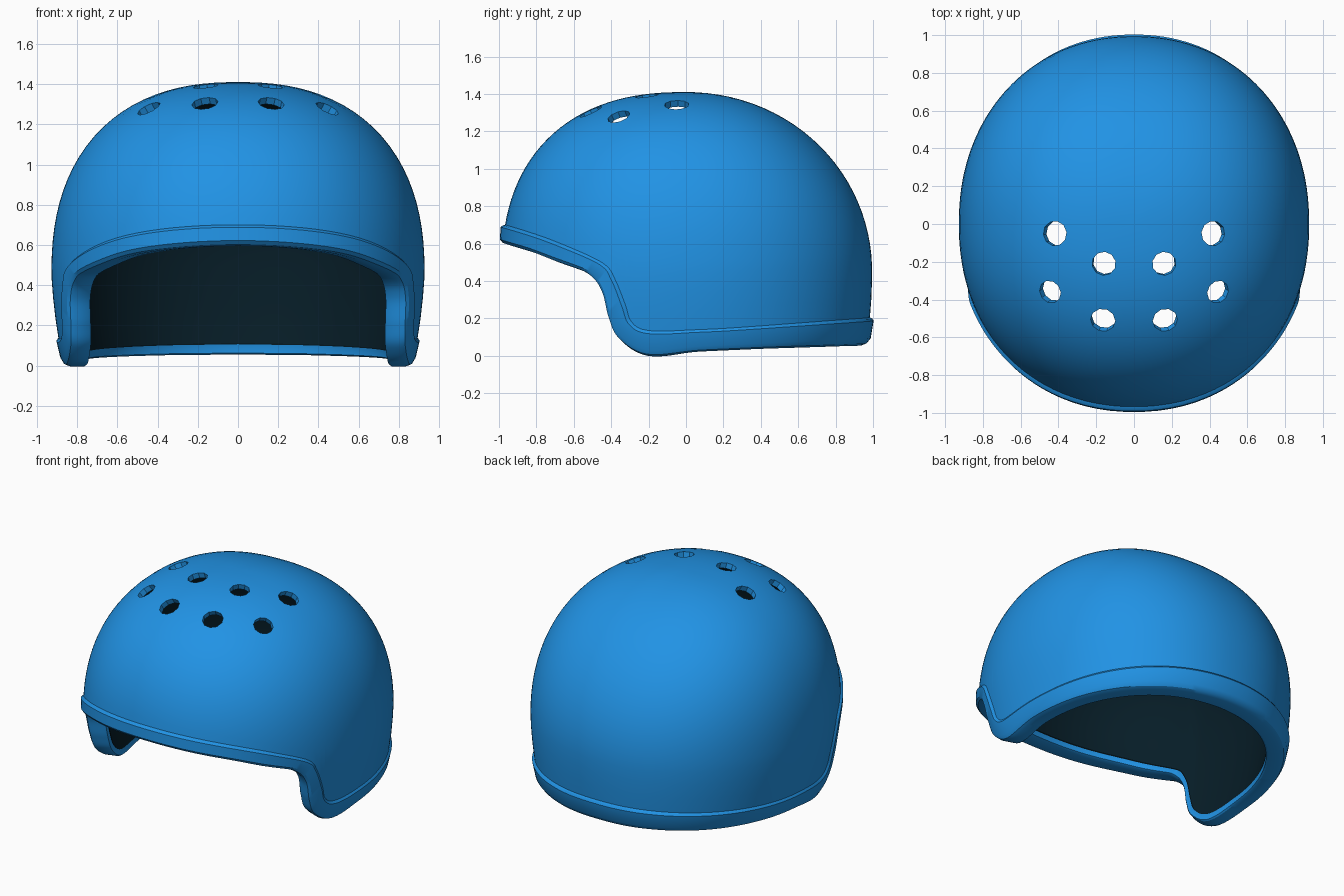
import bpy, bmesh, math
from mathutils import Vector

if "Cube" in bpy.data.objects:
    bpy.data.objects.remove(bpy.data.objects["Cube"])

ZC = 0.45          # height of the widest level
PLAN, RISE = 2.12, 2.36  # roundness exponents seen from above and from the side
SUB, ROWS = 8, 28  # spline steps per segment, rows from rim to crown


def material(name, rgb):
    m = bpy.data.materials.new(name)
    m.diffuse_color = (*rgb, 1)
    m.use_nodes = True
    m.node_tree.nodes["Principled BSDF"].inputs["Base Color"].default_value = m.diffuse_color
    return m


blue = material("helmet blue", (0.015, 0.29, 0.78))
dark = material("dark lining", (0.002, 0.012, 0.020))


def radii(y, z):
    return 0.928, (0.985 if y < 0 else 0.995), (0.96 if z > ZC else 1.6)


def rise(x, y, z):
    """Side exponent: fuller at the front and sides, rounder at the back."""
    if z < 0:
        return 2.0
    return RISE - .34 * max(0, y) ** 2 / max(1e-9, x * x + y * y)


def plan_len(x, y):
    return (abs(x) ** PLAN + abs(y) ** PLAN) ** (1 / PLAN)


def to_unit(y, z, centre):
    """Side-profile point to a direction from the helmet centre."""
    a, b, h = radii(y, z)
    v = Vector((0, y / b, (z - ZC) / h))
    if not centre:
        p = 2.0 if v.z < 0 else RISE
        reach = (1 - abs(v.z) ** p) ** (1 / p)
        v.x = max(0, reach ** PLAN - abs(v.y) ** PLAN) ** (1 / PLAN)
    return v.normalized()


def to_shell(u, sx=1.0, sy=1.0, sz=1.0):
    """Direction to the helmet surface, with optional offset factors."""
    a, b, h = radii(u.y, ZC + u.z)
    p = rise(*u)
    v = u / (plan_len(u.x, u.y) ** p + abs(u.z) ** p) ** (1 / p)
    a *= 1 + .06 * min(0, v.z * h)
    return Vector((v.x * a * sx, v.y * b * sy, ZC + v.z * h * sz))


def contour(points):
    """Closed smooth loop of directions from half a side profile."""
    last = len(points) - 1
    half = [to_unit(y, z, i in (0, last)) for i, (y, z) in enumerate(points)]
    ctrl = half + [Vector((-p.x, p.y, p.z)) for p in half[-2:0:-1]]
    n, out = len(ctrl), []
    for i in range(n):
        p0, p1, p2, p3 = (ctrl[(i + k) % n] for k in (-1, 0, 1, 2))
        for s in range(SUB):
            t = s / SUB
            v = 0.5 * (2 * p1 + (p2 - p0) * t + (2 * p0 - 5 * p1 + 4 * p2 - p3) * t ** 2
                       + (3 * p1 - p0 - 3 * p2 + p3) * t ** 3)
            out.append(v.normalized())
    return out


rim_top = contour([(-.965, .70), (-.85, .665), (-.67, .60), (-.46, .505), (-.38, .41),
                   (-.325, .275), (-.29, .18), (-.2, .135), (.07, .14), (.36, .157),
                   (.6, .175), (.8, .19), (.935, .20), (.985, .205)])
rim_low = contour([(-.97, .595), (-.86, .56), (-.69, .497), (-.525, .43), (-.455, .34),
                   (-.42, .2), (-.365, .09), (-.21, .0), (.07, .022), (.36, .035),
                   (.6, .043), (.79, .049), (.915, .053), (.965, .056)])
UP = Vector((0, 0, 1))


def mix(t):
    return [p.lerp(q, t).normalized() for p, q in zip(rim_top, rim_low)]


# Rows of the closed cross-section: dome, rim, lining thinning towards the crown
rows, mats = [], []
for k in range(1, ROWS + 1):
    rows.append([to_shell(UP.slerp(p, k / ROWS)) for p in rim_top])
    mats.append(0)
for t, s in ((.04, 1.013), (.12, 1.022), (.75, 1.018), (.93, 1.0),
             (1, .975), (1, .895), (.95, .882), (.66, .877)):
    rows.append([to_shell(u, s - (.008 if s > 1 else 0), s) for u in mix(t)])
    mats.append(0)
inner = mix(.62)
for k in range(ROWS):
    t = k / ROWS
    s = .874 + .092 * min(1, t / .6) ** .8
    rows.append([to_shell(p.slerp(UP, t), s, s, 1 - .038 * min(1, t * 2)) for p in inner])
    mats.append(1)

bm = bmesh.new()
grid = [[bm.verts.new(p) for p in r] for r in rows]
crown = bm.verts.new(to_shell(UP))
crown_in = bm.verts.new(to_shell(UP, 1, 1, .962))
n = len(rim_top)
for j in range(n):
    i = (j + 1) % n
    bm.faces.new((crown, grid[0][j], grid[0][i]))
    bm.faces.new((crown_in, grid[-1][i], grid[-1][j])).material_index = 1
    for r in range(len(grid) - 1):
        f = bm.faces.new((grid[r][j], grid[r + 1][j], grid[r + 1][i], grid[r][i]))
        f.material_index = mats[r + 1]
bmesh.ops.recalc_face_normals(bm, faces=bm.faces)
me = bpy.data.meshes.new("helmet_shell")
bm.to_mesh(me)
bm.free()
shell = bpy.data.objects.new("helmet_shell", me)
bpy.context.collection.objects.link(shell)
me.materials.append(blue)
me.materials.append(dark)

# Vent hole cutters, square to the surface
bm = bmesh.new()
for x, y, r in ((.42, -.05, .066), (.16, -.21, .063), (.445, -.36, .062), (.165, -.51, .066)):
    for side in (-1, 1):
        a, b, h = radii(y, 1)
        w = (1 - plan_len(x / a, y / b) ** RISE) ** (1 / RISE)
        normal = Vector((side * x / a ** 2, y / b ** 2, w / h))
        mat = normal.to_track_quat('Z', 'Y').to_matrix().to_4x4()
        mat.translation = Vector((side * x, y, ZC + h * w))
        bmesh.ops.create_cone(bm, cap_ends=True, segments=10, radius1=r, radius2=r,
                              depth=.3, matrix=mat)
cm = bpy.data.meshes.new("vent_cutter")
bm.to_mesh(cm)
bm.free()
cm.materials.append(blue)
cutter = bpy.data.objects.new("vent_cutter", cm)
bpy.context.collection.objects.link(cutter)
cutter.hide_render = True

mod = shell.modifiers.new("vents", 'BOOLEAN')
mod.operation = 'DIFFERENCE'
mod.solver = 'EXACT'
mod.object = cutter
bpy.context.view_layer.objects.active = shell
shell.select_set(True)
bpy.ops.object.modifier_apply(modifier=mod.name)
bpy.data.objects.remove(cutter)
bpy.ops.object.shade_smooth_by_angle(angle=math.radians(30))
